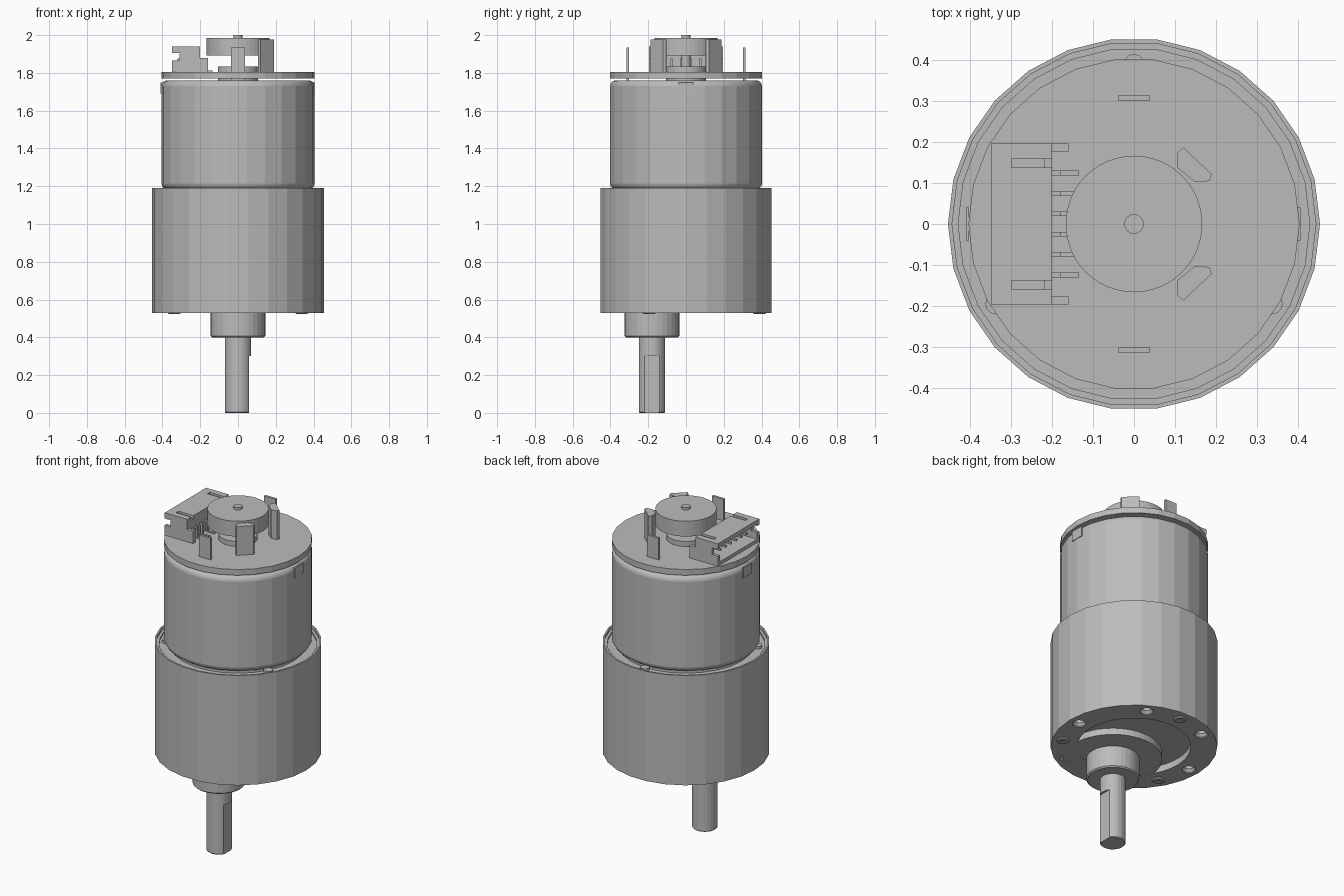
import bpy, bmesh
from math import sin, cos, pi, radians
from mathutils import Matrix, Vector

cube = bpy.data.objects.get("Cube")
if cube:
    bpy.data.objects.remove(cube, do_unlink=True)

GREY = (0.5, 0.5, 0.5, 1)
metal = bpy.data.materials.new("plain grey")
metal.use_nodes = True
metal.diffuse_color = GREY
metal.node_tree.nodes["Principled BSDF"].inputs["Base Color"].default_value = GREY


def finish(name, bm):
    bmesh.ops.recalc_face_normals(bm, faces=bm.faces)
    mesh = bpy.data.meshes.new(name)
    bm.to_mesh(mesh)
    bm.free()
    mesh.materials.append(metal)
    obj = bpy.data.objects.new(name, mesh)
    bpy.context.collection.objects.link(obj)
    return obj


def lathe(name, profile, sides, x=0, y=0):
    """Spin (radius, z) points around a vertical axis and cap both ends."""
    bm = bmesh.new()
    rings = [[bm.verts.new((x + r * cos(2 * pi * i / sides), y + r * sin(2 * pi * i / sides), z))
              for i in range(sides)] for r, z in profile]
    for a, b in zip(rings, rings[1:]):
        for i in range(sides):
            j = (i + 1) % sides
            bm.faces.new((a[i], a[j], b[j], b[i]))
    bm.faces.new(rings[0])
    bm.faces.new(rings[-1])
    return finish(name, bm)


def cylinder(name, r, z0, z1, sides, x=0, y=0):
    return lathe(name, [(r, z0), (r, z1)], sides, x, y)


def boxes(name, spans):
    """Several boxes in one object, each given by its low and high corner."""
    bm = bmesh.new()
    for low, high in spans:
        low, high = Vector(low), Vector(high)
        move = Matrix.Translation((low + high) / 2) @ Matrix.Diagonal((*(high - low), 1))
        bmesh.ops.create_cube(bm, size=1, matrix=move)
    return finish(name, bm)


def prism(name, outline, direction):
    """Push a flat outline of 3D points along a direction."""
    bm = bmesh.new()
    face = bm.faces.new([bm.verts.new(p) for p in outline])
    moved = bmesh.ops.extrude_face_region(bm, geom=[face], use_keep_orig=True)
    bmesh.ops.translate(bm, vec=direction, verts=[v for v in moved["geom"]
                                                  if isinstance(v, bmesh.types.BMVert)])
    return finish(name, bm)


def cut(obj, cutter):
    cutter.hide_render = True
    mod = obj.modifiers.new("cut", "BOOLEAN")
    mod.operation, mod.solver, mod.object = "DIFFERENCE", "EXACT", cutter
    bpy.context.view_layer.objects.active = obj
    bpy.ops.object.modifier_apply(modifier=mod.name)
    bpy.data.objects.remove(cutter, do_unlink=True)


def on_circle(r, degrees):
    return r * cos(radians(degrees)), r * sin(radians(degrees))


SIDES = 26
AXIS_Y = -0.18

# Gearbox with stepped rim, face recess and mounting holes
gearbox = lathe("gearbox", [(0.455, 0.53), (0.455, 1.19), (0.445, 1.19), (0.445, 1.175),
                            (0.43, 1.175), (0.43, 1.165)], SIDES)
cut(gearbox, cylinder("recess_cutter", 0.31, 0.5, 0.57, 48))
for k in range(6):
    hx, hy = on_circle(0.39, 60 * k)
    cut(gearbox, lathe("hole_cutter", [(0.038, 0.5), (0.038, 0.535), (0.026, 0.55), (0.026, 0.65)],
                       16, hx, hy))
cylinder("face_pad", 0.27, 0.531, 0.6, 48, 0, AXIS_Y)

# Cross-head screws, their ends showing inside the rim
for k in range(3):
    sx, sy = on_circle(0.39, 90 + 120 * k)
    screw = lathe("face_screw", [(0.028, 0.523), (0.036, 0.529), (0.036, 0.56)], 16, sx, sy)
    for a, b in ((0.022, 0.005), (0.005, 0.022)):
        cut(screw, boxes("cross_cutter", [((sx - a, sy - b, 0.5), (sx + a, sy + b, 0.54))]))
    cylinder("screw_end", 0.026, 1.15, 1.18, 12, sx, sy)

# Output boss and D-shaped shaft
lathe("output_boss", [(0.138, 0.4), (0.145, 0.407), (0.145, 0.55)], 32, 0, AXIS_Y)
shaft = lathe("output_shaft", [(0.065, 0), (0.07, 0.005), (0.07, 0.45)], 24, 0, AXIS_Y)
cut(shaft, boxes("flat_cutter", [((0.057, AXIS_Y - 0.1, -0.1), (0.2, AXIS_Y + 0.1, 0.3))]))

# Motor can with rounded ends
R, F = 0.405, 0.03
arc = [radians(a) for a in (0, 22.5, 45, 67.5, 90)]
can = [(0.37, 1.16), (0.37, 1.185)]
can += [(R - F + F * sin(a), 1.185 + F - F * cos(a)) for a in arc]
can += [(R - F + F * cos(a), 1.76 - F + F * sin(a)) for a in arc]
motor = lathe("motor_can", can, SIDES)
for face in motor.data.polygons:
    face.use_smooth = 0.1 < abs(face.normal.z) < 0.99
for s in (-1, 1):
    boxes("can_clip", [((s * 0.405 - 0.006, -0.04, 1.69), (s * 0.405 + 0.002, 0.04, 1.75))])

# Circuit board, rear bearing and magnet disc
cylinder("circuit_board", 0.405, 1.77, 1.805, SIDES)
cylinder("rear_bearing", 0.107, 1.75, 1.835, 32)
cylinder("magnet_disc", 0.167, 1.893, 1.985, 48)
cylinder("rear_shaft", 0.024, 1.8, 2.0, 16)

# Motor terminals and the two angled sensors
for s in (-1, 1):
    boxes("terminal", [((-0.038, s * 0.308 - 0.007, 1.75), (0.038, s * 0.308 + 0.007, 1.935))])
    half = [(0.12, 0.188), (0.105, 0.173), (0.105, 0.139), (0.149, 0.103), (0.185, 0.105), (0.19, 0.122)]
    prism("sensor", [(x, s * y, 1.8) for x, y in half], (0, 0, 0.178))

# Connector shell, open towards -x
side = [(-0.35, 1.8), (-0.16, 1.8), (-0.16, 1.88), (-0.2, 1.88), (-0.2, 1.94), (-0.35, 1.94),
        (-0.35, 1.905), (-0.31, 1.905), (-0.31, 1.865), (-0.35, 1.865)]
for y in (-0.197, 0.177):
    prism("connector_side", [(x, y, z) for x, z in side], (0, 0.02, 0))
boxes("connector_shell", [
    ((-0.35, -0.18, 1.8), (-0.2, 0.18, 1.825)),
    ((-0.22, -0.18, 1.82), (-0.2, 0.18, 1.92)),
    ((-0.35, -0.18, 1.915), (-0.3, 0.18, 1.94)),
    ((-0.3, -0.138, 1.915), (-0.2, 0.138, 1.94)),
    ((-0.3, -0.18, 1.915), (-0.2, -0.16, 1.94)),
    ((-0.3, 0.16, 1.915), (-0.2, 0.18, 1.94))])

# Bent connector pins
for k in range(6):
    y = -0.125 + 0.05 * k
    boxes("connector_pin", [
        ((-0.32, y - 0.006, 1.864), (-0.18, y + 0.006, 1.876)),
        ((-0.192, y - 0.006, 1.8), (-0.18, y + 0.006, 1.876)),
        ((-0.192, y - 0.006, 1.8), (-0.135, y + 0.006, 1.812))])
